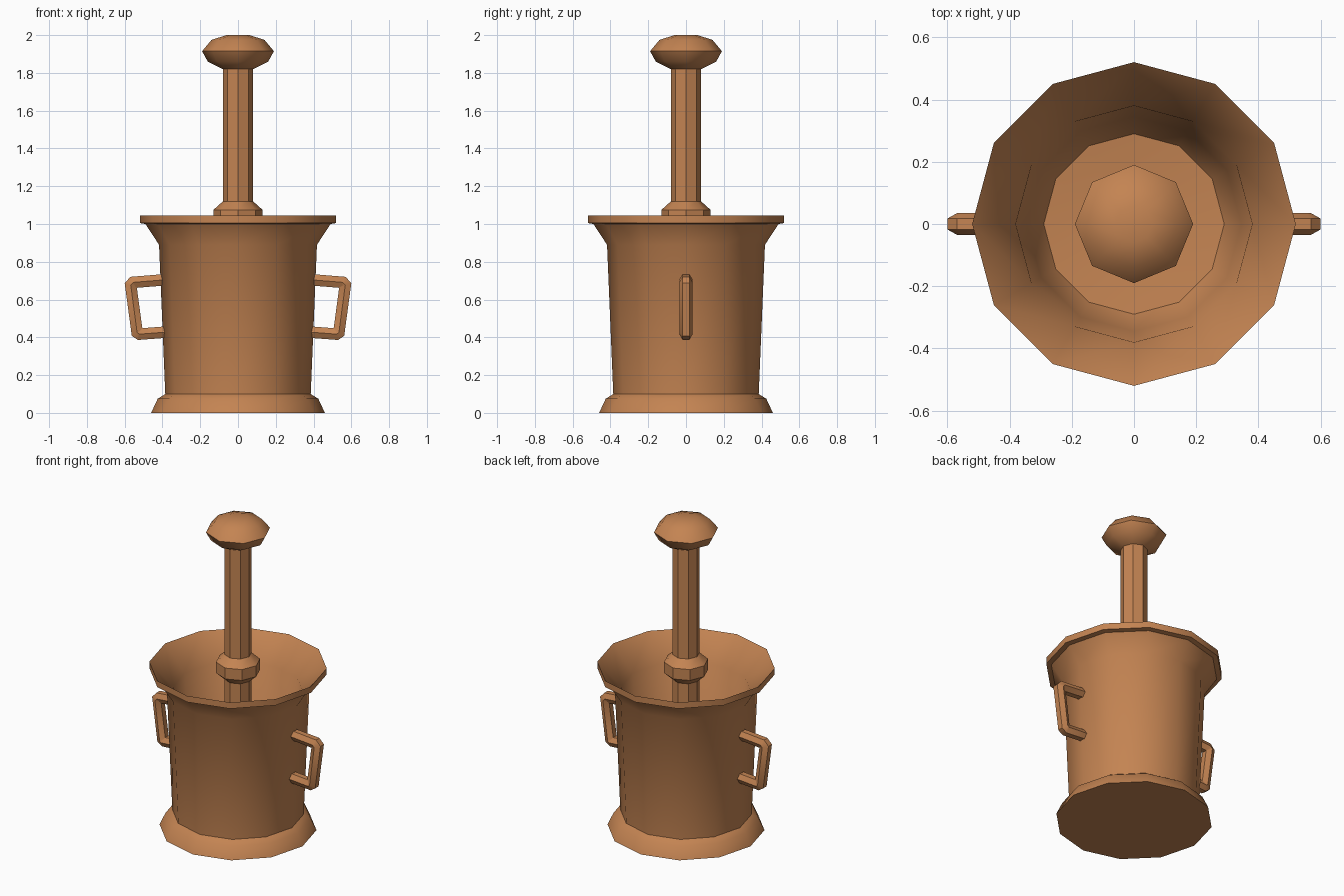
import bpy, bmesh, math
from mathutils import Vector

if "Cube" in bpy.data.objects:
    bpy.data.objects.remove(bpy.data.objects["Cube"])

bronze = bpy.data.materials.new("warm bronze")
bronze.diffuse_color = (0.55, 0.23, 0.085, 1)
bronze.use_nodes = True
bronze.node_tree.nodes["Principled BSDF"].inputs["Base Color"].default_value = bronze.diffuse_color


def finish(bm, name):
    bmesh.ops.recalc_face_normals(bm, faces=bm.faces)
    mesh = bpy.data.meshes.new(name)
    bm.to_mesh(mesh)
    bm.free()
    mesh.materials.append(bronze)
    ob = bpy.data.objects.new(name, mesh)
    bpy.context.collection.objects.link(ob)
    bpy.ops.object.select_all(action='DESELECT')
    ob.select_set(True)
    bpy.context.view_layer.objects.active = ob
    bpy.ops.object.shade_smooth_by_angle(angle=math.radians(42))
    return ob


def skin(rings, name):
    """Join rings of points with quads and cap both ends."""
    bm = bmesh.new()
    loops = [[bm.verts.new(p) for p in ring] for ring in rings]
    n = len(loops[0])
    for a, b in zip(loops, loops[1:]):
        for i in range(n):
            j = (i + 1) % n
            bm.faces.new((a[i], a[j], b[j], b[i]))
    bm.faces.new(loops[0])
    bm.faces.new(loops[-1])
    return finish(bm, name)


def lathe(profile, sides, name):
    angles = [2 * math.pi * i / sides for i in range(sides)]
    return skin([[(r * math.cos(a), r * math.sin(a), z) for a in angles]
                 for r, z in profile], name)


def tube(path, radius, name):
    """Sweep a hexagon along a path of (x, z) points, mitred at the corners."""
    pts = [Vector(p) for p in path]
    rings = []
    for i, p in enumerate(pts):
        before = (p - pts[max(i - 1, 0)]).normalized()
        after = (pts[min(i + 1, len(pts) - 1)] - p).normalized()
        t = (before + after).normalized()
        miter = 1 / max(t.dot(before), t.dot(after))
        side = Vector((-t.y, t.x)) * miter
        ring = []
        for k in range(6):
            a = k * math.pi / 3
            q = p + side * radius * math.sin(a)
            ring.append((q.x, radius * math.cos(a), q.y))
        rings.append(ring)
    return skin(rings, name)


# mortar: foot, tapered wall, flared rim, then the hollow inside
lathe([(0.46, 0), (0.425, 0.075), (0.385, 0.10), (0.418, 0.89), (0.49, 1.0),
       (0.52, 1.005), (0.52, 1.045), (0.38, 0.89), (0.345, 0.20),
       (0.29, 0.11), (0.10, 0.09)], 12, "mortar")

# pestle: the same half profile mirrored about the middle collar
half = [(0.13, 0.035), (0.08, 0.08), (0.08, 0.78), (0.16, 0.82),
        (0.19, 0.875), (0.14, 0.935), (0.06, 0.96)]
mid = 1.04
lathe([(r, mid - d) for r, d in reversed(half)] +
      [(r, mid + d) for r, d in half], 8, "pestle")

# two side handles
for sign, name in ((1, "right_handle"), (-1, "left_handle")):
    path = [(0.385, 0.705), (0.555, 0.691), (0.568, 0.677),
            (0.534, 0.425), (0.522, 0.417), (0.375, 0.428)]
    tube([(sign * x, z) for x, z in path], 0.035, name)
